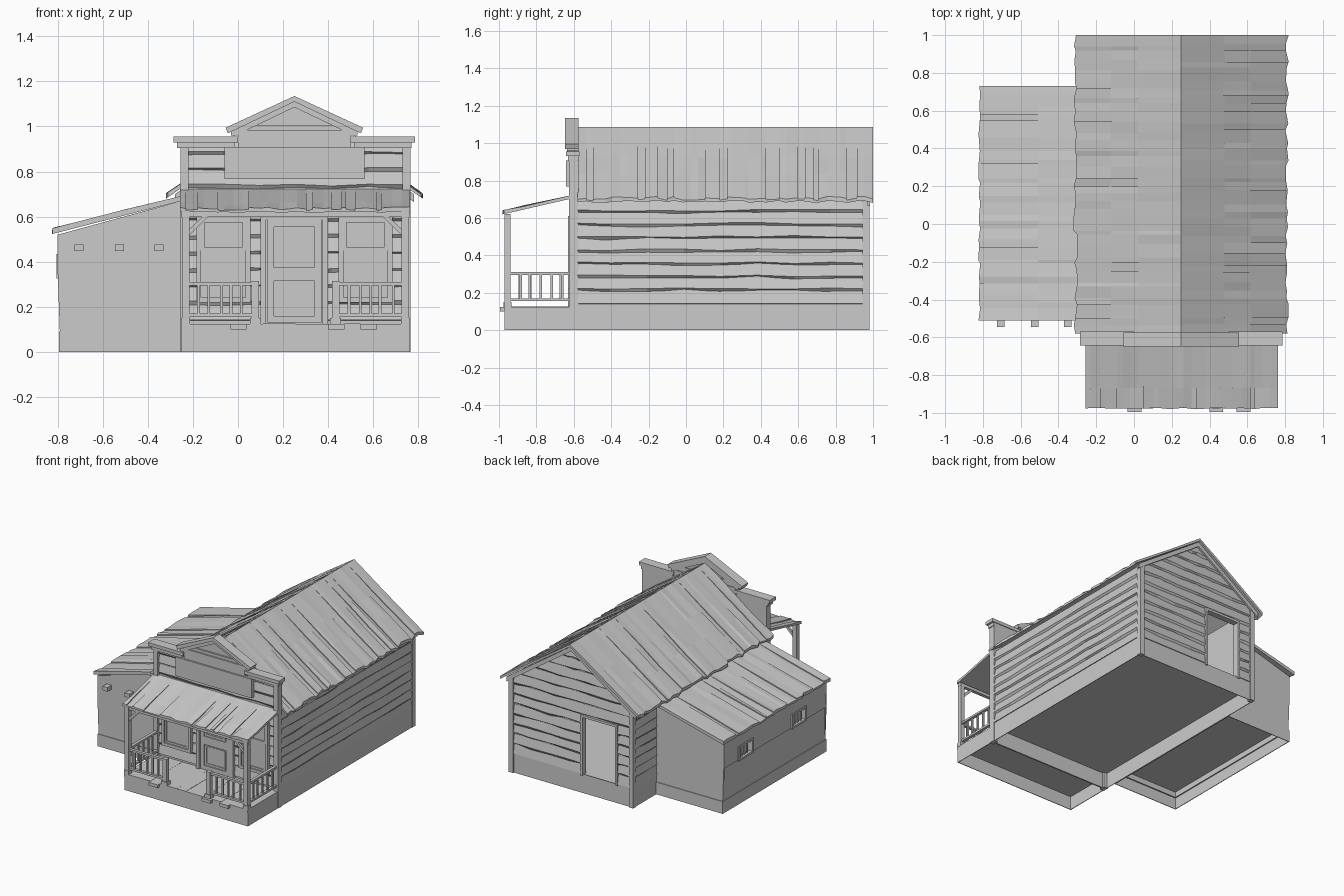
import bpy, bmesh, random
from mathutils import Vector

random.seed(4)
rnd = random.uniform
if "Cube" in bpy.data.objects:
    bpy.data.objects.remove(bpy.data.objects["Cube"])

grey = bpy.data.materials.new("weathered_grey")
grey.use_nodes = True
grey.diffuse_color = (0.6, 0.6, 0.6, 1)
grey.node_tree.nodes["Principled BSDF"].inputs["Base Color"].default_value = (0.6, 0.6, 0.6, 1)

MID = 0.25            # x of the main ridge
X0, X1 = -0.25, 0.76  # main house sides
FRONT, BACK = -0.6, 0.97


def part(name, build):
    bm = bmesh.new()
    build(bm)
    bmesh.ops.recalc_face_normals(bm, faces=bm.faces)
    me = bpy.data.meshes.new(name)
    bm.to_mesh(me)
    bm.free()
    me.materials.append(grey)
    bpy.context.collection.objects.link(bpy.data.objects.new(name, me))


def loft(bm, loops):
    rings = [[bm.verts.new(p) for p in loop] for loop in loops]
    n = len(rings[0])
    for a, b in zip(rings, rings[1:]):
        for i in range(n):
            j = (i + 1) % n
            bm.faces.new((a[i], a[j], b[j], b[i]))
    bm.faces.new(rings[0])
    bm.faces.new(rings[-1][::-1])


def prism(bm, xz, y0, y1):
    loft(bm, [[(x, y, z) for x, z in xz] for y in (y0, y1)])


def box(bm, x0, x1, y0, y1, z0, z1):
    prism(bm, [(x0, z0), (x1, z0), (x1, z1), (x0, z1)], y0, y1)


def frame(bm, x0, x1, z0, z1, w, y0, y1):
    box(bm, x0, x0 + w, y0, y1, z0, z1)
    box(bm, x1 - w, x1, y0, y1, z0, z1)
    box(bm, x0 + w, x1 - w, y0, y1, z0, z0 + w)
    box(bm, x0 + w, x1 - w, y0, y1, z1 - w, z1)


def ring(bm, x0, x1, y0, y1, z0, z1, w=0.005):
    box(bm, x0, x0 + w, y0, y1, z0, z1)
    box(bm, x1 - w, x1, y0, y1, z0, z1)
    box(bm, x0 + w, x1 - w, y0, y0 + w, z0, z1)
    box(bm, x0 + w, x1 - w, y1 - w, y1, z0, z1)


def siding(bm, ends, out, z0, z1, knots=6, flush_base=True):
    # lapped boards with wavy lower edges; ends(z) gives both end points
    out = Vector(out)
    rows = round((z1 - z0) / 0.074)
    h = (z1 - z0) / rows
    for r in range(rows):
        zb, zt = z0 + r * h, z0 + r * h + h
        loops = []
        for k in range(knots + 1):
            drop = zb + rnd(0.006, 0.016)
            lip = drop - rnd(0.004, 0.024)
            if r == 0 and flush_base:
                drop, lip = zb + 0.002, zb
            loop = []
            for off, z in ((-0.005, zt), (0.003, zt), (0.014, drop), (0.001, lip), (-0.005, lip)):
                a, b = (Vector(p) for p in ends(z))
                p = a.lerp(b, k / knots) + out * off
                loop.append((p.x, p.y, z))
            loops.append(loop)
        loft(bm, loops)


def roof(name, top0, top1, eave0, eave1, boards, cuts, thick=0.02, jag=0.02):
    # rough boards running down the slope; neighbours share edges, a few sit lower
    t0, t1, e0, e1 = map(Vector, (top0, top1, eave0, eave1))
    u = [0] + [(i + rnd(-0.35, 0.35)) / boards for i in range(1, boards)] + [1]
    tip = [1 - rnd(0, jag) for _ in u]
    lift = [[rnd(-0.006, 0.005) for _ in cuts] for _ in u]

    def at(s, v, up):
        p = t0.lerp(t1, s).lerp(e0.lerp(e1, s), v)
        return (p.x, p.y, p.z + up)

    def build(bm):
        for i in range(boards):
            loops = []
            a, b = u[i], u[i + 1]
            sunk = random.choice((0, 0, 0, -0.008))
            for k, v in enumerate(cuts):
                va, vb = (tip[i], tip[i + 1]) if v == 1 else (v, v)
                la, lb = (lift[i][k] + sunk, lift[i + 1][k] + sunk) if k else (0, 0)
                loops.append([at(a, va, -thick), at(b, vb, -thick), at(b, vb, lb), at(a, va, la)])
            loft(bm, loops)
    part(name, build)


def gable(z):
    return max(0.001, min(0.49, (1.06 - z) / 0.696))


# Main house: open foundation, floor, hollow walls
def foundation(bm):
    ring(bm, X0, X1, FRONT, BACK, 0, 0.14)
    box(bm, X0 + 0.005, X1 - 0.005, FRONT + 0.005, BACK - 0.005, 0.115, 0.135)
part("house_foundation", foundation)


def walls(bm):
    for x in (X0 + 0.01, X1 - 0.03):
        box(bm, x, x + 0.02, FRONT, BACK - 0.01, 0.14, 0.71)
    box(bm, X0, X1, FRONT, FRONT + 0.025, 0.14, 0.92)
    y = BACK - 0.03
    box(bm, X0 + 0.03, -0.11, y, y + 0.02, 0.14, 0.58)
    box(bm, 0.17, X1 - 0.03, y, y + 0.02, 0.14, 0.58)
    prism(bm, [(X0 + 0.01, 0.58), (X1 - 0.01, 0.58), (X1 - 0.01, 0.71), (MID, 1.06), (X0 + 0.01, 0.71)], y, y + 0.02)
part("house_walls", walls)


def boards(bm):
    siding(bm, lambda z: ((X1 - 0.01, FRONT, 0), (X1 - 0.01, BACK, 0)), (1, 0, 0), 0.14, 0.7, 8)
    siding(bm, lambda z: ((X0 + 0.01, FRONT, 0), (X0 + 0.01, BACK, 0)), (-1, 0, 0), 0.14, 0.7, 8)
    siding(bm, lambda z: ((X0 + 0.02, FRONT, 0), (X1 - 0.02, FRONT, 0)), (0, -1, 0), 0.14, 0.95)
    y = BACK - 0.01
    siding(bm, lambda z: ((X0 + 0.02, y, 0), (-0.11, y, 0)), (0, 1, 0), 0.14, 0.58, 2)
    siding(bm, lambda z: ((0.17, y, 0), (X1 - 0.02, y, 0)), (0, 1, 0), 0.14, 0.58, 4)
    siding(bm, lambda z: ((MID - gable(z), y, 0), (MID + gable(z), y, 0)), (0, 1, 0), 0.58, 1.05, 6, False)
part("siding", boards)


def corners(bm):
    for x in (X0 - 0.004, X1 - 0.031):
        box(bm, x, x + 0.035, FRONT - 0.025, FRONT + 0.02, 0, 0.91)
        box(bm, x, x + 0.035, BACK - 0.025, BACK + 0.01, 0, 0.71)
    for s in (-1, 1):
        prism(bm, [(MID, 1.065), (MID + s * 0.53, 0.7), (MID + s * 0.53, 0.665), (MID, 1.03)], BACK, BACK + 0.015)
part("corner_and_gable_boards", corners)


def back_door(bm):
    for x in (-0.122, 0.162):
        box(bm, x, x + 0.018, BACK - 0.035, BACK + 0.01, 0.13, 0.58)
    box(bm, -0.104, 0.162, BACK - 0.035, BACK + 0.01, 0.562, 0.58)
part("back_door_frame", back_door)

for side, label in ((-1, "right"), (1, "left")):
    roof("main_roof_" + label, (MID, -0.58, 1.087), (MID, 1.0, 1.087),
         (MID + side * 0.57, -0.58, 0.7), (MID + side * 0.57, 1.0, 0.7), 34, (0, 0.4, 0.65, 1), 0.02, 0.035)


# False front: cornices, sign board and pediment
def cornice(bm):
    for xa, xb in ((-0.285, 0.0), (0.5, 0.785)):
        box(bm, xa, xb, -0.642, -0.57, 0.93, 0.955)
        box(bm, xa + 0.015, xb - 0.015, -0.632, -0.575, 0.905, 0.93)
part("cornice", cornice)
part("sign_board", lambda bm: box(bm, -0.06, 0.56, -0.642, -0.61, 0.768, 0.908))


def pediment(bm):
    box(bm, 0.0, 0.5, -0.63, -0.575, 0.9, 0.97)
    prism(bm, [(-0.02, 0.97), (0.52, 0.97), (MID, 1.1)], -0.612, -0.585)
    box(bm, -0.03, 0.53, -0.636, -0.58, 0.96, 0.985)
    box(bm, -0.01, 0.51, -0.625, -0.58, 0.985, 1.005)
    for s in (-1, 1):
        for top, depth, reach, y in ((1.135, 0.025, 0.305, -0.648), (1.11, 0.025, 0.28, -0.635)):
            low = top - reach * 0.46
            prism(bm, [(MID, top), (MID + s * reach, low), (MID + s * (reach - 0.01), low - depth),
                       (MID, top - depth)], y, -0.575)
part("pediment", pediment)


# Front door and windows
def front_door(bm):
    box(bm, 0.12, 0.38, -0.617, -0.6, 0.125, 0.6)
    frame(bm, 0.1, 0.4, 0.1, 0.61, 0.025, -0.632, -0.6)
    for z0, z1 in ((0.13, 0.345), (0.345, 0.585)):
        frame(bm, 0.13, 0.37, z0, z1, 0.03, -0.626, -0.6)
        frame(bm, 0.17, 0.33, z0 + 0.04, z1 - 0.04, 0.008, -0.621, -0.6)
part("front_door", front_door)


def windows(bm):
    for c in (-0.065, 0.565):
        box(bm, c - 0.11, c + 0.11, -0.617, -0.6, 0.23, 0.6)
        frame(bm, c - 0.12, c + 0.12, 0.22, 0.61, 0.022, -0.632, -0.6)
        frame(bm, c - 0.1, c + 0.1, 0.45, 0.59, 0.016, -0.626, -0.6)
        frame(bm, c - 0.1, c + 0.1, 0.24, 0.45, 0.016, -0.622, -0.6)
part("front_windows", windows)


# Porch: base, floor boards with a few proud ends, posts, braces, railings, roof
def porch_base(bm):
    ring(bm, X0, X1, -0.97, FRONT - 0.001, 0, 0.1)
    n = 14
    w = (X1 - X0) / n
    for i in range(n):
        reach = -0.995 if i in (3, 9, 11) else -0.974
        box(bm, X0 + i * w, X0 + i * w + w, reach, FRONT, 0.1, 0.123 + rnd(0, 0.003))
part("porch_floor", porch_base)


def porch_posts(bm):
    for x, s in ((-0.232, 1), (0.742, -1)):
        box(bm, x - 0.016, x + 0.016, -0.97, -0.938, 0.12, 0.62)
        box(bm, x - 0.02, x + 0.02, -0.974, -0.934, 0.12, 0.15)
        prism(bm, [(x, 0.5), (x, 0.53), (x + s * 0.075, 0.6), (x + s * 0.1, 0.6)], -0.962, -0.946)
    box(bm, X0, X1, -0.965, -0.94, 0.598, 0.62)
    for x in (0.077, 0.433):
        box(bm, x - 0.017, x + 0.017, -0.97, -0.938, 0.12, 0.315)
        box(bm, x - 0.024, x + 0.024, -0.976, -0.932, 0.12, 0.15)
part("porch_posts", porch_posts)


def railing(bm):
    for xa, xb in ((-0.22, 0.065), (0.445, 0.73)):
        for z in (0.155, 0.295):
            box(bm, xa, xb, -0.965, -0.943, z, z + 0.015)
        for i in range(1, 6):
            x = xa + (xb - xa) * i / 6 + rnd(-0.006, 0.006)
            box(bm, x - 0.006, x + 0.006, -0.96, -0.948, 0.16, 0.3)
    for x in (-0.232, 0.742):
        for z in (0.155, 0.295):
            box(bm, x - 0.011, x + 0.011, -0.94, -0.61, z, z + 0.015)
        for i in range(1, 6):
            y = -0.94 + 0.055 * i + rnd(-0.006, 0.006)
            box(bm, x - 0.006, x + 0.006, y - 0.006, y + 0.006, 0.16, 0.3)
part("porch_railing", railing)
roof("porch_roof", (-0.258, -0.61, 0.722), (0.763, -0.61, 0.722),
     (-0.258, -0.98, 0.637), (0.763, -0.98, 0.637), 26, (0, 0.7, 1), 0.018, 0.02)


# Lean-to on the right side: plastered walls, barred windows, beam ends, roof
LX, LF, LB = -0.8, -0.5, 0.7


def lean_to(bm):
    ring(bm, LX + 0.006, X0, LF - 0.005, LB + 0.005, 0, 0.09)
    box(bm, LX + 0.02, X0, LF + 0.01, LB - 0.01, 0.125, 0.14)
    for y in (LF, LB - 0.01):
        prism(bm, [(LX + 0.01, 0.085), (X0, 0.085), (X0, 0.67), (LX, 0.52), (LX, 0.36)], y, y + 0.01)
    box(bm, LX + 0.01, LX + 0.02, LF + 0.01, LB - 0.01, 0.085, 0.33)
    box(bm, LX, LX + 0.02, LF + 0.01, LB - 0.01, 0.43, 0.52)
    for a, b in ((LF + 0.01, -0.26), (-0.09, 0.36), (0.53, LB - 0.01)):
        box(bm, LX + 0.004, LX + 0.02, a, b, 0.33, 0.43)
part("lean_to_walls", lean_to)


def lean_windows(bm):
    for c in (-0.175, 0.445):
        for y in (c - 0.085, c + 0.07):
            box(bm, LX - 0.006, LX + 0.03, y, y + 0.015, 0.33, 0.43)
        for z in (0.325, 0.42):
            box(bm, LX - 0.006, LX + 0.03, c - 0.085, c + 0.085, z, z + 0.015)
        for d in (-0.035, 0, 0.035):
            box(bm, LX + 0.008, LX + 0.018, c + d - 0.006, c + d + 0.006, 0.33, 0.43)
part("lean_to_windows", lean_windows)


def beam_ends(bm):
    for x in (-0.705, -0.525, -0.35):
        box(bm, x - 0.02, x + 0.02, LF - 0.045, LF + 0.02, 0.447, 0.477)
part("beam_ends", beam_ends)
roof("lean_to_roof", (X0, -0.51, 0.692), (X0, 0.73, 0.692),
     (-0.825, -0.51, 0.545), (-0.825, 0.73, 0.545), 26, (0, 0.45, 1), 0.022, 0.02)
